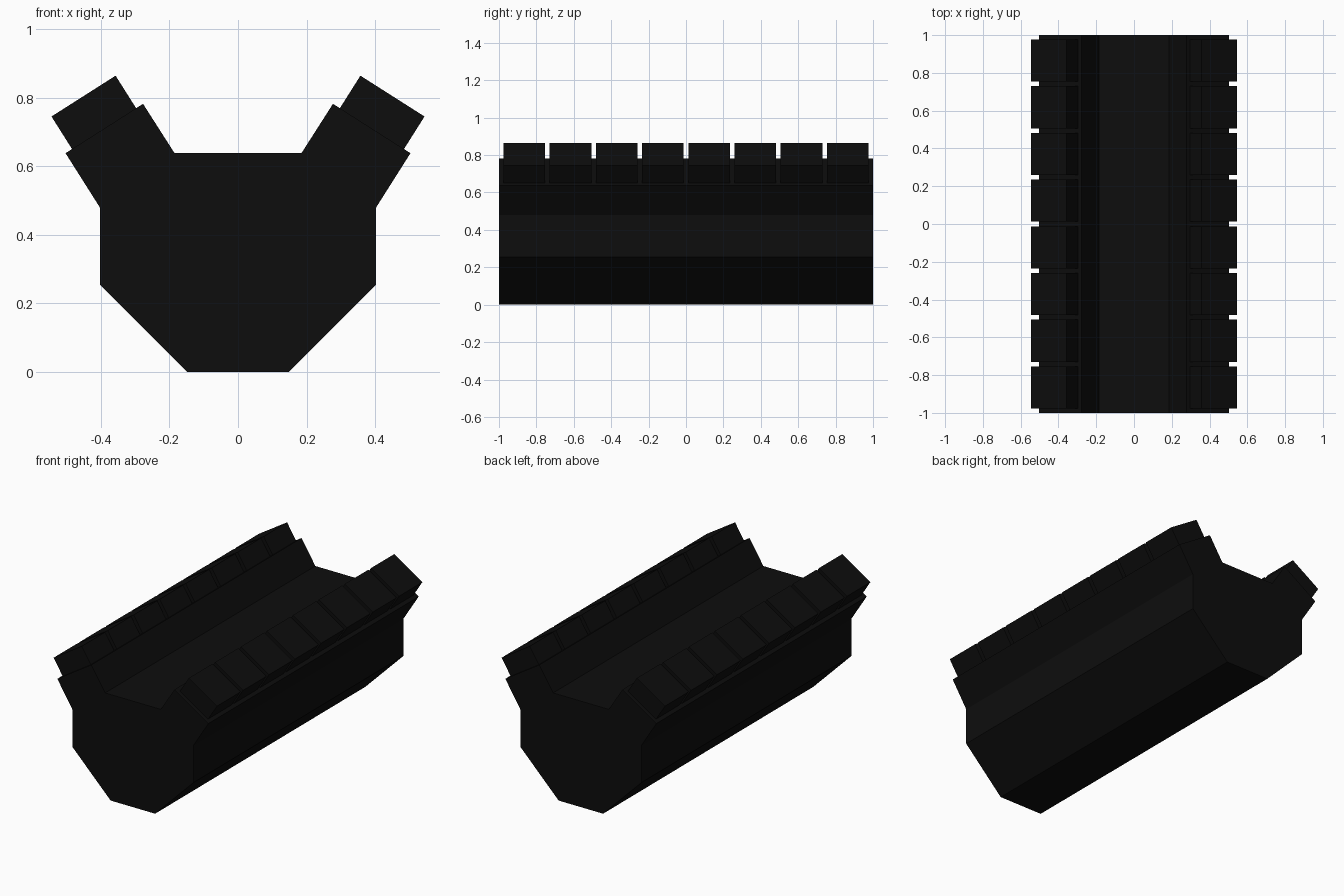
import bpy, bmesh

if "Cube" in bpy.data.objects:
    bpy.data.objects.remove(bpy.data.objects["Cube"])


def material(name, rgb):
    m = bpy.data.materials.new(name)
    m.diffuse_color = (*rgb, 1)
    m.use_nodes = True
    m.node_tree.nodes["Principled BSDF"].inputs["Base Color"].default_value = m.diffuse_color
    return m


black = material("engine black", (0.004, 0.004, 0.004))


def extrude_profile(name, profile, y0, y1, mat):
    """Extrude an x-z outline from y0 to y1."""
    bm = bmesh.new()
    face = bm.faces.new([bm.verts.new((x, y0, z)) for x, z in profile])
    moved = bmesh.ops.extrude_face_region(bm, geom=[face])["geom"]
    bmesh.ops.translate(bm, vec=(0, y1 - y0, 0),
                        verts=[v for v in moved if isinstance(v, bmesh.types.BMVert)])
    bmesh.ops.recalc_face_normals(bm, faces=bm.faces)
    mesh = bpy.data.meshes.new(name)
    bm.to_mesh(mesh)
    bm.free()
    mesh.materials.append(mat)
    ob = bpy.data.objects.new(name, mesh)
    bpy.context.collection.objects.link(ob)
    return ob


# Block: crankcase with two angled cylinder banks around a flat valley
half = [(0.148, 0), (0.403, 0.255), (0.403, 0.48), (0.503, 0.638),
        (0.277, 0.782), (0.185, 0.638)]
extrude_profile("engine_block", half + [(-x, z) for x, z in reversed(half)], -1, 1, black)

# Cylinder heads: eight per bank, sitting on the sloping decks
head = [(0.484, 0.650), (0.544, 0.745), (0.357, 0.864), (0.297, 0.769)]
pitch, width = 0.2472, 0.223
for side, label in ((1, "right"), (-1, "left")):
    for i in range(8):
        y = (i - 3.5) * pitch
        extrude_profile(f"{label}_cylinder_head_{i + 1}",
                        [(side * x, z) for x, z in head],
                        y - width / 2, y + width / 2, black)
